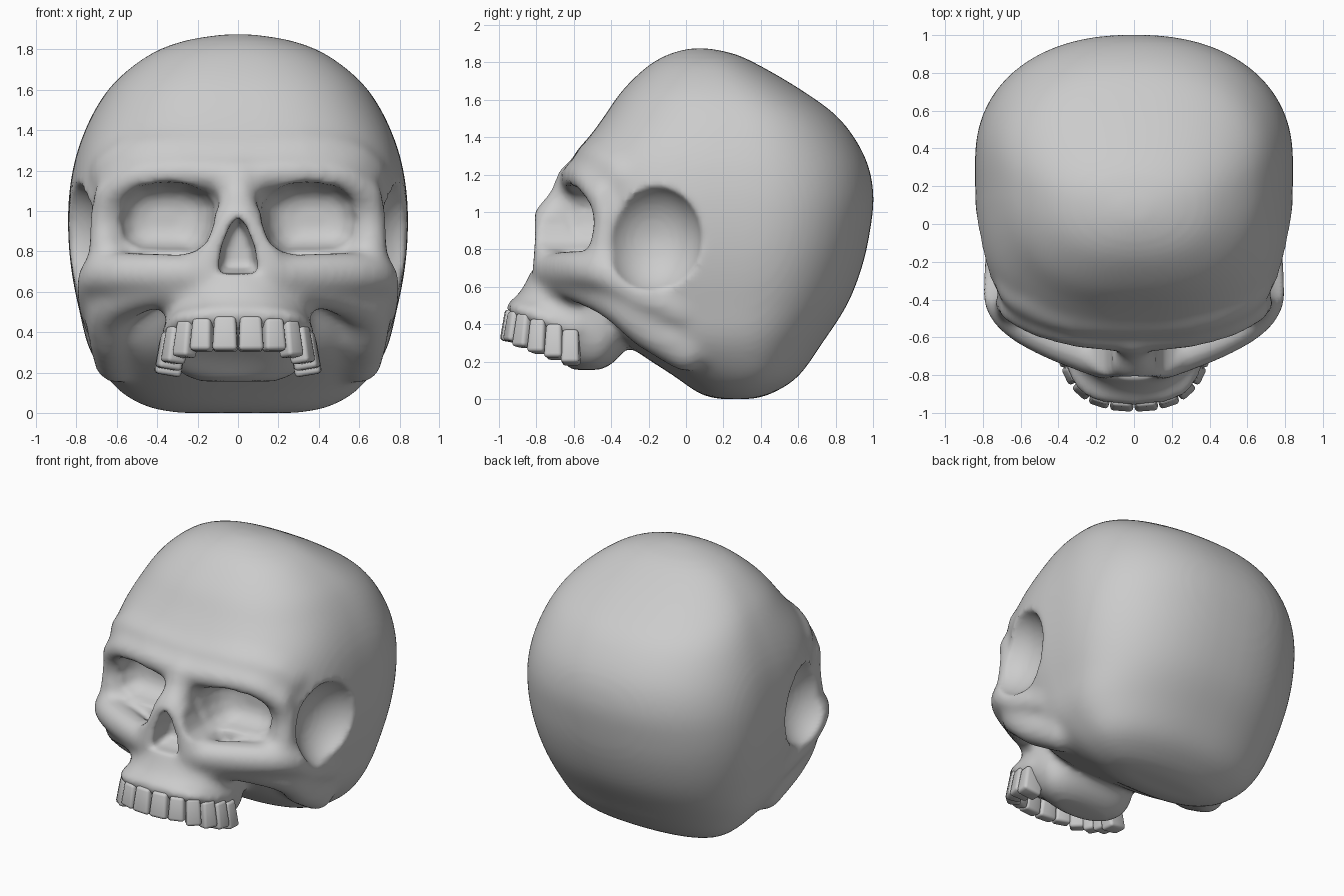
import bpy, bmesh, math
from mathutils import Vector, Matrix

if "Cube" in bpy.data.objects:
    bpy.data.objects.remove(bpy.data.objects["Cube"])


def make_object(name, bm):
    bmesh.ops.recalc_face_normals(bm, faces=bm.faces[:])
    for f in bm.faces:
        f.smooth = True
    me = bpy.data.meshes.new(name)
    bm.to_mesh(me)
    bm.free()
    ob = bpy.data.objects.new(name, me)
    bpy.context.collection.objects.link(ob)
    return ob


def skin(bm, rings):
    """Closed skin over a list of point rings."""
    vr = [[bm.verts.new(p) for p in r] for r in rings]
    n = len(vr[0])
    new = []
    for a, b in zip(vr, vr[1:]):
        for i in range(n):
            j = (i + 1) % n
            new.append(bm.faces.new((a[i], a[j], b[j], b[i])))
    new += [bm.faces.new(vr[0]), bm.faces.new(vr[-1])]
    bmesh.ops.recalc_face_normals(bm, faces=new)


def spline(rows, steps=4):
    out = []
    for i in range(len(rows) - 1):
        p0, p1, p2 = rows[max(i - 1, 0)], rows[i], rows[i + 1]
        p3 = rows[min(i + 2, len(rows) - 1)]
        for k in range(steps):
            t = k / steps
            out.append([0.5 * (2 * b + (c - a) * t + (2 * a - 5 * b + 4 * c - d) * t * t
                               + (3 * b - a - 3 * c + d) * t ** 3)
                        for a, b, c, d in zip(p0, p1, p2, p3)])
    return out + [list(rows[-1])]


def body(bm, rows, mid, n_back=2.25):
    """Stack of egg-shaped slices: z, front y, back y, half width, front squareness."""
    rings = []
    for z, yf, yb, w, nf in spline(rows):
        cy = yf + (yb - yf) * mid
        ring = []
        for i in range(56):
            a = 2 * math.pi * i / 56
            c, s = math.cos(a), math.sin(a)
            n = nf if s < 0 else n_back
            ry = cy - yf if s < 0 else yb - cy
            ring.append((w * math.copysign(abs(c) ** (2 / n), c),
                         cy + ry * math.copysign(abs(s) ** (2 / n), s), z))
        rings.append(ring)
    skin(bm, rings)


def ridge(bm, pts):
    """Bone ridge: overlapping balls along x, y, z, radius points, both sides."""
    for side in (1, -1):
        for x, y, z, r in spline(pts, 4):
            bmesh.ops.create_icosphere(bm, subdivisions=2, radius=r,
                                       matrix=Matrix.Translation((x * side, y, z)))


# Cranium
bm = bmesh.new()
body(bm, [(0.0, 0.17, 0.36, 0.3, 2.2), (0.03, 0.07, 0.46, 0.45, 2.4),
          (0.12, -0.06, 0.6, 0.6, 2.6), (0.3, -0.32, 0.73, 0.73, 2.9),
          (0.5, -0.45, 0.86, 0.785, 3.1), (0.7, -0.51, 0.94, 0.825, 3.3),
          (0.9, -0.53, 0.985, 0.842, 3.4), (1.1, -0.57, 1.003, 0.835, 3.4),
          (1.3, -0.575, 0.955, 0.795, 3.0), (1.5, -0.445, 0.82, 0.71, 2.7),
          (1.65, -0.34, 0.62, 0.6, 2.5), (1.78, -0.205, 0.4, 0.43, 2.3),
          (1.845, -0.09, 0.26, 0.26, 2.1), (1.875, 0.02, 0.12, 0.08, 2)], 0.57)
# Upper jaw
body(bm, [(0.85, -0.74, -0.4, 0.2, 2.3), (0.7, -0.82, -0.35, 0.26, 2.3),
          (0.6, -0.87, -0.3, 0.31, 2.3), (0.5, -0.93, -0.3, 0.35, 2.3),
          (0.43, -0.93, -0.3, 0.36, 2.4), (0.36, -0.84, -0.3, 0.36, 2.5),
          (0.28, -0.74, -0.32, 0.34, 2.4), (0.2, -0.66, -0.38, 0.29, 2.2),
          (0.155, -0.62, -0.45, 0.2, 2)], 0.62)
# Brow and its blend into the forehead
ridge(bm, [(0, -0.59, 1.17, 0.1), (0.28, -0.58, 1.19, 0.085), (0.5, -0.52, 1.17, 0.085),
           (0.64, -0.45, 1.08, 0.08)])
ridge(bm, [(0, -0.455, 1.24, 0.165), (0.3, -0.435, 1.25, 0.165), (0.5, -0.375, 1.23, 0.16),
           (0.6, -0.32, 1.18, 0.14)])
# Outer side of the eye
ridge(bm, [(0.64, -0.45, 1.08, 0.08), (0.66, -0.42, 0.95, 0.08), (0.65, -0.44, 0.75, 0.1)])
# Cheekbone, running back into the cranium, and the slope under it
ridge(bm, [(0.22, -0.71, 0.69, 0.1), (0.42, -0.62, 0.69, 0.11), (0.6, -0.52, 0.69, 0.11),
           (0.69, -0.41, 0.67, 0.11), (0.715, -0.25, 0.56, 0.09), (0.7, -0.03, 0.46, 0.08)])
ridge(bm, [(0.28, -0.66, 0.63, 0.1), (0.48, -0.53, 0.6, 0.11), (0.63, -0.36, 0.52, 0.12),
           (0.63, -0.2, 0.38, 0.12), (0.6, 0.0, 0.26, 0.12)])
# Nose bridge, inner wall and sides
ridge(bm, [(0, -0.6, 1.17, 0.1), (0, -0.65, 1.06, 0.095), (0.02, -0.725, 0.96, 0.1)])
ridge(bm, [(0, -0.58, 1.1, 0.1), (0, -0.55, 0.8, 0.14)])
ridge(bm, [(0.02, -0.725, 0.96, 0.1), (0.11, -0.72, 0.83, 0.1), (0.16, -0.73, 0.7, 0.1)])
# Gum
ridge(bm, [(0.0, -0.925, 0.49, 0.045), (0.18, -0.9, 0.48, 0.05), (0.28, -0.83, 0.46, 0.05),
           (0.325, -0.73, 0.42, 0.05), (0.34, -0.6, 0.38, 0.05)])
skull = make_object("skull", bm)

# One cutter holding eye sockets, temple hollows and nose
eye = [(.11, 1.03), (.15, 1.09), (.25, 1.135), (.37, 1.145), (.5, 1.125), (.58, 1.06),
       (.61, .95), (.585, .84), (.5, .8), (.37, .795), (.22, .795), (.155, .84), (.12, .93)]
bm = bmesh.new()
for side in (1, -1):
    skin(bm, [[(side * (.37 + (x - .37) * k), y, .97 + (z - .97) * k) for x, z in eye]
              for y, k in ((-1.1, 1), (-.6, 1), (-.5, .95), (-.42, .84), (-.37, .65), (-.345, .35))])
    bmesh.ops.create_uvsphere(bm, u_segments=32, v_segments=18, radius=1,
                              matrix=Matrix.Translation((side * .88, -.18, .855))
                              @ Matrix.Diagonal((.26, .27, .3, 1)))
nose = [(0, .975), (.04, .93), (.08, .83), (.105, .69), (-.105, .69), (-.08, .83), (-.04, .93)]
skin(bm, [[(x * k, y, .8 + (z - .8) * k) for x, z in nose]
          for y, k in ((-1.1, 1), (-.74, 1), (-.64, .7))])
cutter = make_object("socket_cutter", bm)
cutter.hide_render = True
cutter.hide_set(True)


def fuse(size, rounds):
    m = skull.modifiers.new("fuse", 'REMESH')
    m.mode = 'VOXEL'
    m.voxel_size = size
    m.use_smooth_shade = True
    m = skull.modifiers.new("soften", 'SMOOTH')
    m.factor = 0.5
    m.iterations = rounds


fuse(0.026, 11)
cut = skull.modifiers.new("cut", 'BOOLEAN')
cut.operation = 'DIFFERENCE'
cut.solver = 'EXACT'
cut.object = cutter
fuse(0.02, 3)

# Teeth: x, y, z, turn, width, depth, height
teeth = [(.063, -.937, .39, 4, .125, .085, .17), (.176, -.915, .385, 18, .11, .085, .16),
         (.257, -.862, .365, 42, .1, .09, .18), (.31, -.785, .335, 64, .1, .1, .18),
         (.33, -.7, .305, 78, .1, .12, .18), (.335, -.615, .275, 85, .1, .13, .18)]
for side, label in ((1, "left"), (-1, "right")):
    for i, (x, y, z, turn, w, d, h) in enumerate(teeth):
        bm = bmesh.new()
        bmesh.ops.create_cube(bm, size=1)
        place = (Matrix.Translation((x * side, y, z))
                 @ Matrix.Rotation(math.radians(turn * side), 4, 'Z')
                 @ Matrix.Rotation(-0.17, 4, 'X'))
        for v in bm.verts:
            k = 0.85 if v.co.z > 0 else 1.0
            v.co = place @ Vector((v.co.x * w * k, v.co.y * d, v.co.z * h))
        tooth = make_object("tooth_%s_%d" % (label, i + 1), bm)
        m = tooth.modifiers.new("round", 'BEVEL')
        m.width = 0.02
        m.segments = 3
